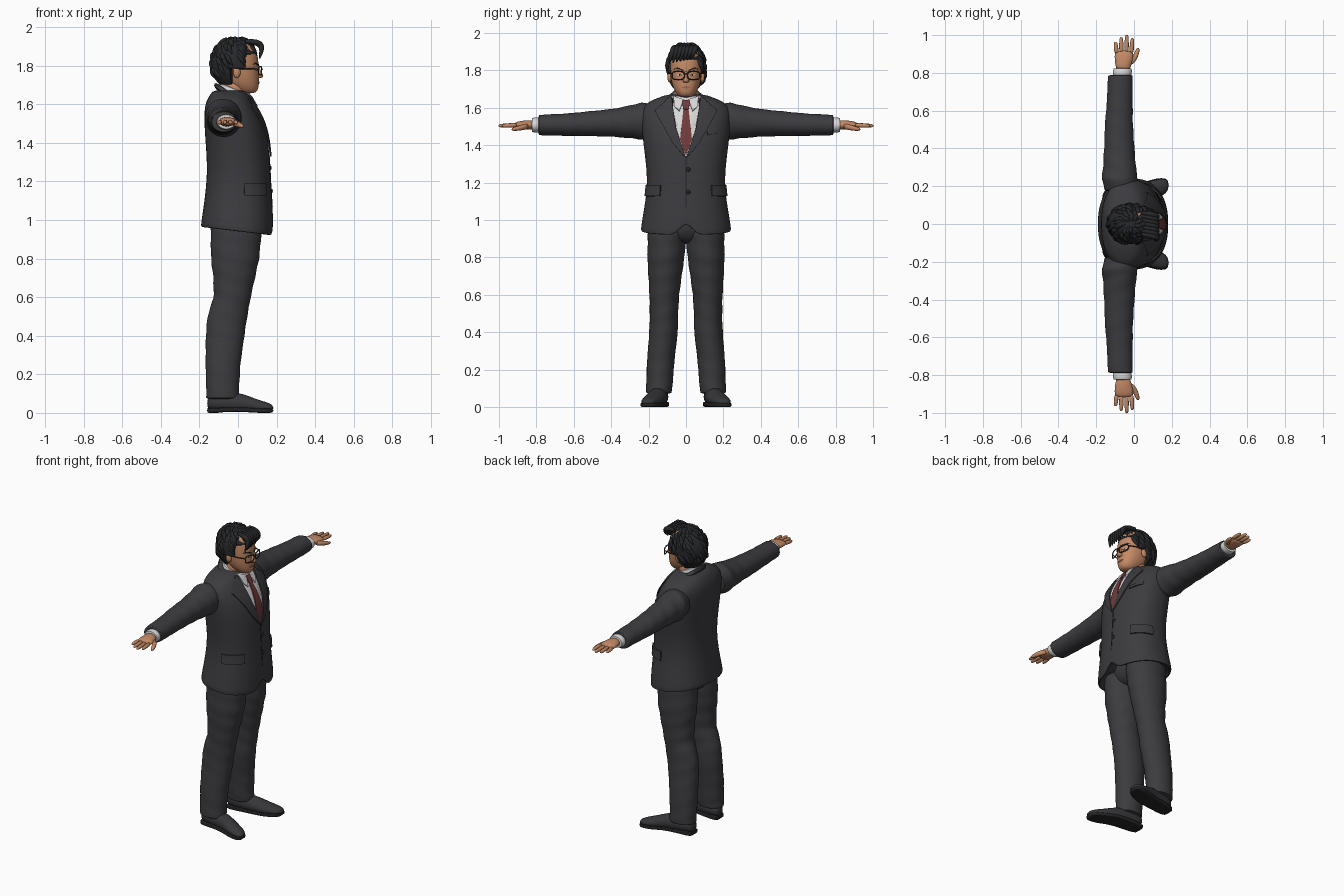
import bpy, bmesh, math, random
from mathutils import Vector
from mathutils.bvhtree import BVHTree

random.seed(4)
if "Cube" in bpy.data.objects:
    bpy.data.objects.remove(bpy.data.objects["Cube"])
parts = []
SIDES = ((1, "left_"), (-1, "right_"))


def material(name, r, g, b):
    m = bpy.data.materials.new(name)
    m.use_nodes = True
    m.diffuse_color = (r, g, b, 1)
    node = next(n for n in m.node_tree.nodes if n.type == "BSDF_PRINCIPLED")
    node.inputs["Base Color"].default_value = (r, g, b, 1)
    node.inputs["Roughness"].default_value = 0.8
    return m


SUIT = material("charcoal suit", .045, .044, .05)
HAIR = material("black hair", .02, .021, .024)
SKIN = material("skin", .55, .25, .13)
SHIRT = material("white shirt", .68, .68, .68)
TIE = material("dark red tie", .17, .043, .04)
FRAME = material("brown frame", .06, .03, .02)
SHOE = material("dark leather", .038, .037, .042)
LIP = material("lip", .38, .14, .085)
SEAM = material("dark seam", .018, .018, .02)


def add(name, bm, mat):
    mesh = bpy.data.meshes.new(name)
    bm.to_mesh(mesh)
    bm.free()
    ob = bpy.data.objects.new(name, mesh)
    bpy.context.collection.objects.link(ob)
    mesh.materials.append(mat)
    parts.append(ob)
    return ob


def loft(name, rows, mat, axis="z", side=1, n=24, p=2, tilt=0, fold=0, floor=None, shape=None):
    """Skin rings (position, centre a, centre b, radius a, radius b) along an axis."""
    if fold:
        fine = [tuple(u + (v - u) * k / 4 for u, v in zip(r, q))
                for r, q in zip(rows, rows[1:]) for k in range(4)]
        rows = fine + [rows[-1]]
    bm = bmesh.new()
    rings = []
    for t, ca, cb, ra, rb in rows:
        ring = []
        for i in range(n):
            ang = math.tau * i / n
            c, s = math.cos(ang), math.sin(ang)
            k = 1 + fold * math.sin(t * 62 + 2 * c + s)
            a = ca + ra * k * math.copysign(abs(c) ** (2 / p), c)
            b = cb + rb * k * math.copysign(abs(s) ** (2 / p), s)
            if axis == "z":
                co = Vector((a, side * b, t + tilt * a))
            elif axis == "y":
                co = Vector((a, side * t, b))
            else:
                co = Vector((t, side * a, b))
            if floor is not None:
                co.z = max(co.z, floor)
            ring.append(bm.verts.new(shape(co) if shape else co))
        rings.append(ring)
    for r, q in zip(rings, rings[1:]):
        for i in range(n):
            bm.faces.new((r[i], r[(i + 1) % n], q[(i + 1) % n], q[i]))
    bm.faces.new(rings[0])
    bm.faces.new(rings[-1])
    bmesh.ops.recalc_face_normals(bm, faces=bm.faces)
    ob = add(name, bm, mat)
    ob.modifiers.new("smooth", "SUBSURF").levels = 1
    return ob


def ball(name, loc, size, mat):
    bm = bmesh.new()
    bmesh.ops.create_uvsphere(bm, u_segments=20, v_segments=12, radius=1)
    for v in bm.verts:
        v.co = Vector(loc) + v.co * Vector(size)
    return add(name, bm, mat)


def tube(name, pts, radius, mat, taper=None, cyclic=False):
    cu = bpy.data.curves.new(name, "CURVE")
    cu.dimensions, cu.bevel_depth, cu.bevel_resolution = "3D", radius, 2
    cu.use_fill_caps, cu.resolution_u = True, 4
    sp = cu.splines.new("NURBS" if taper else "POLY")
    sp.points.add(len(pts) - 1)
    for i, q in enumerate(pts):
        sp.points[i].co = (*q, 1)
        sp.points[i].radius = taper[i] if taper else 1
    sp.use_cyclic_u = cyclic
    if taper:
        sp.use_endpoint_u, sp.order_u = True, 3
    ob = bpy.data.objects.new(name, cu)
    bpy.context.collection.objects.link(ob)
    cu.materials.append(mat)
    parts.append(ob)


def surface(ob):
    bpy.context.view_layer.update()
    return BVHTree.FromObject(ob, bpy.context.evaluated_depsgraph_get())


def drape(name, tree, outline, mat, lift, side=1, turn=0):
    """Lay a thin flat outline (across, height) onto a surface."""
    out = Vector((math.cos(turn), math.sin(turn), 0))
    across = Vector((-out.y, out.x, 0))
    bm = bmesh.new()
    bm.faces.new([bm.verts.new(across * u * side + Vector((0, 0, z))) for u, z in outline])
    bmesh.ops.triangulate(bm, faces=bm.faces)
    bmesh.ops.subdivide_edges(bm, edges=bm.edges, cuts=5, use_grid_fill=True)
    bm.normal_update()
    for f in list(bm.faces):
        if f.normal.dot(out) < 0:
            f.normal_flip()
    for v in bm.verts:
        hit = tree.ray_cast(v.co + out, -out)[0] or tree.find_nearest(v.co + out * .05)[0]
        v.co = hit + out * lift
    mod = add(name, bm, mat).modifiers.new("thick", "SOLIDIFY")
    mod.thickness, mod.offset = .008, -1


# Jacket: hem dips to the front and parts at the middle
def hem(co):
    k = max(0, (1.1 - co.z) / .16)
    co.z -= .12 * co.x * k
    if co.x > 0:
        co.z += k * 1.2 * max(0, .06 - abs(co.y))
    return co


jacket_rows = [(.98, 0, 0, .165, .215), (.94, -.005, 0, .172, .222), (.94, -.005, 0, .187, .242),
               (.96, -.005, 0, .187, .241), (1.05, 0, 0, .18, .226), (1.17, .003, 0, .168, .207),
               (1.28, .004, 0, .163, .211), (1.4, -.005, 0, .163, .227), (1.5, -.018, 0, .157, .238),
               (1.57, -.035, 0, .139, .24), (1.61, -.045, 0, .121, .225), (1.635, -.045, 0, .109, .197),
               (1.655, -.045, 0, .096, .145), (1.675, -.045, 0, .08, .095)]
jacket = loft("jacket", jacket_rows, SUIT, n=48, p=2.3, shape=hem)
cloth = surface(jacket)
loft("jacket_collar", [(1.59, -.035, 0, .1, .11), (1.625, -.035, 0, .087, .094),
                       (1.635, -.035, 0, .078, .084)], SUIT, tilt=-.7)
loft("shirt_collar", [(1.6, -.026, 0, .075, .08), (1.665, -.026, 0, .072, .073),
                      (1.678, -.026, 0, .066, .067)], SHIRT, tilt=-.4)

# Shirt front, tie, lapels and pockets
drape("shirt_front", cloth, [(-.08, 1.66), (.08, 1.66), (.058, 1.5), (0, 1.335), (-.058, 1.5)], SHIRT, .003)
drape("tie_blade", cloth, [(-.013, 1.6), (.013, 1.6), (.032, 1.43), (0, 1.345), (-.032, 1.43)], TIE, .009)
drape("tie_knot", cloth, [(-.022, 1.642), (.022, 1.642), (.014, 1.593), (-.014, 1.593)], TIE, .014)
drape("front_edge", cloth, [(-.003, 1.335), (.003, 1.335), (.003, 1.07), (-.003, 1.07)], SEAM, .002)
drape("breast_pocket", cloth, [(.115, 1.455), (.195, 1.47), (.195, 1.49), (.115, 1.475)], SUIT, .007)
lapel = [(.078, 1.662), (.056, 1.5), (0, 1.33), (.07, 1.41), (.168, 1.585),
         (.115, 1.578), (.128, 1.61), (.095, 1.655)]
for s, word in SIDES:
    drape(word + "lapel", cloth, lapel, SUIT, .012, s)
    drape(word + "collar_wing", cloth, [(.012, 1.645), (.068, 1.665), (.062, 1.61), (.036, 1.585)], SHIRT, .011, s)
    drape(word + "pocket_flap", cloth, [(-.07, 1.188), (.07, 1.188), (.07, 1.128), (-.07, 1.128)],
          SUIT, .01, s, s * 1.1)
for z in (1.27, 1.15):
    spot = cloth.ray_cast(Vector((1, .012, z)), Vector((-1, 0, 0)))[0]
    ball("jacket_button", spot, (.008, .012, .012), SEAM)

# Trousers and shoes
loft("trouser_seat", [(.87, -.01, 0, .08, .1), (.93, -.01, 0, .13, .17), (1.08, -.005, 0, .145, .185)], SUIT)
leg = [(1, -.01, .095, .13, .1), (.93, -.01, .1, .133, .105), (.8, -.015, .108, .126, .1), (.7, -.02, .112, .109, .09),
       (.6, -.03, .116, .097, .08), (.5, -.055, .118, .104, .076), (.4, -.067, .12, .101, .077),
       (.25, -.078, .135, .091, .074), (.12, -.08, .142, .086, .071), (.07, -.08, .145, .086, .069)]
upper = [(-.16, .135, .05, .025, .03), (-.14, .137, .055, .045, .045), (-.05, .145, .055, .05, .055),
         (.03, .157, .05, .052, .05), (.09, .177, .035, .054, .037), (.15, .197, .03, .046, .026),
         (.185, .206, .025, .024, .014)]
for s, word in SIDES:
    loft(word + "trouser_leg", leg, SUIT, side=s, fold=.018)
    loft(word + "shoe", upper, SHOE, "x", s, floor=.014)
    sole = [(x, y, .012 + .006 * (-.06 < x < .06), w + .004, .012) for x, y, z, w, h in upper]
    loft(word + "sole", sole, SEAM, "x", s, p=6, floor=0)
    loft(word + "heel", [(-.16, .136, .013, .03, .013), (-.15, .137, .013, .045, .013),
                         (-.06, .144, .013, .05, .013)], SEAM, "x", s, p=6)

# Sleeves, cuffs and hands
sleeve = [(.17, -.07, 1.53, .085, .085), (.24, -.075, 1.53, .096, .1), (.3, -.077, 1.525, .088, .088),
          (.4, -.078, 1.52, .081, .074), (.52, -.08, 1.515, .075, .067), (.64, -.076, 1.51, .069, .06),
          (.785, -.072, 1.508, .066, .055), (.788, -.07, 1.508, .056, .046)]
palm = [(.8, -.058, 1.508, .032, .026), (.85, -.056, 1.51, .045, .025),
        (.89, -.053, 1.508, .051, .021), (.92, -.053, 1.507, .046, .014)]
for s, word in SIDES:
    loft(word + "sleeve", sleeve, SUIT, "y", s, fold=.022)
    loft(word + "cuff", [(.76, -.064, 1.508, .052, .043), (.823, -.061, 1.508, .052, .041),
                         (.825, -.06, 1.508, .044, .034)], SHIRT, "y", s)
    loft(word + "palm", palm, SKIN, "y", s)
    for i, tip in enumerate((.965, .99, 1.003, .985)):
        x = -.092 + .026 * i
        finger = [(.9 + (tip - .9) * k, x + .15 * (x + .053) * k, 1.508 - .004 * k, r, r)
                  for k, r in ((0, .013), (.5, .0125), (.9, .0105), (1, .005))]
        loft(word + "finger", finger, SKIN, "y", s, n=10)
    loft(word + "thumb", [(.84, -.025, 1.503, .018, .018), (.875, .002, 1.495, .017, .015),
                          (.915, .018, 1.487, .013, .012), (.934, .022, 1.485, .006, .006)], SKIN, "y", s, n=12)

# Head and face
loft("neck", [(1.6, -.03, 0, .06, .064), (1.68, -.02, 0, .063, .062), (1.74, -.01, 0, .063, .06)], SKIN)
head = loft("head", [(1.655, .045, 0, .035, .028), (1.668, .045, 0, .058, .045), (1.7, .025, 0, .083, .067),
                     (1.74, .01, 0, .099, .079), (1.78, .002, 0, .105, .085), (1.83, -.003, 0, .11, .088),
                     (1.88, -.01, 0, .105, .087), (1.92, -.01, 0, .08, .065), (1.94, -.01, 0, .03, .03)],
            SKIN, n=32, p=2.2)
face = surface(head)
loft("nose", [(1.8, .1, 0, .008, .009), (1.765, .106, 0, .016, .012), (1.746, .112, 0, .024, .02),
              (1.734, .104, 0, .02, .017)], SKIN, n=12)
drape("mouth", face, [(-.027, 1.708), (0, 1.718), (.027, 1.708), (0, 1.702)], LIP, .003)
for s, word in SIDES:
    ball(word + "ear", (-.006, s * .088, 1.765), (.019, .012, .029), SKIN)
    drape(word + "eye", face, [(.02, 1.776), (.036, 1.783), (.052, 1.777), (.036, 1.771)], SHIRT, .002, s)
    drape(word + "iris", face, [(.031, 1.777), (.036, 1.782), (.041, 1.777), (.036, 1.772)], SEAM, .004, s)
    drape(word + "eyebrow", face, [(.014, 1.804), (.05, 1.816), (.066, 1.806), (.05, 1.808), (.014, 1.797)],
          HAIR, .005, s)
    rim = []
    for i in range(20):
        c, q = math.cos(math.tau * i / 20), math.sin(math.tau * i / 20)
        y = .041 + .033 * math.copysign(abs(c) ** .6, c)
        rim.append((.122 - 3 * y * y, s * y, 1.773 + .022 * math.copysign(abs(q) ** .6, q)))
    tube(word + "glasses_rim", rim, .0035, FRAME, cyclic=True)
    tube(word + "glasses_arm", [(.105, s * .074, 1.782), (.06, s * .089, 1.784), (-.01, s * .095, 1.784)], .0035, FRAME)
tube("glasses_bridge", [(.122, -.009, 1.78), (.126, 0, 1.782), (.122, .009, 1.78)], .0035, FRAME)


# Hair: a cap tucked under the skin below the hairline, with loose locks
def hairline(x):
    return 1.86 if x > .045 else 1.785 if x > -.03 else 1.7


def scalp(turn, drop, grow=1):
    return middle + Vector((.125 * math.cos(turn) * math.sin(drop), .105 * math.sin(turn) * math.sin(drop),
                            .138 * math.cos(drop))) * grow


middle = Vector((-.015, 0, 1.808))
bm = bmesh.new()
bmesh.ops.create_uvsphere(bm, u_segments=56, v_segments=40, radius=1)
for v in bm.verts:
    v.co = middle + v.co * Vector((.125, .105, .138))
    if v.co.z < hairline(v.co.x):
        v.co = middle + (v.co - middle) * .74
add("hair_cap", bm, HAIR)
for i in range(150):
    turn, drop = random.uniform(0, math.tau), random.uniform(.1, 1.8)
    path = [scalp(turn + .12 * k, drop + .17 * k, g) for k, g in enumerate((.95, 1, 1.01, .99))]
    if path[-1].z > hairline(path[-1].x) - .008:
        tube("hair_lock", path, .013, HAIR, (.4, 1, .8, .15))
for i in range(7):
    y = .06 - .019 * i
    tube("fringe_lock", [(.04, y, 1.925), (.1, y - .01, 1.925), (.13, y - .022, 1.89),
                         (.112, y - .035, 1.862 - .004 * i)], .017, HAIR, (.6, 1, .9, .2))

# Bake modifiers and curves, then shade
bpy.ops.object.select_all(action="DESELECT")
for ob in parts:
    ob.select_set(True)
bpy.context.view_layer.objects.active = parts[0]
bpy.ops.object.convert(target="MESH")
bpy.ops.object.shade_smooth_by_angle(angle=math.radians(45))
